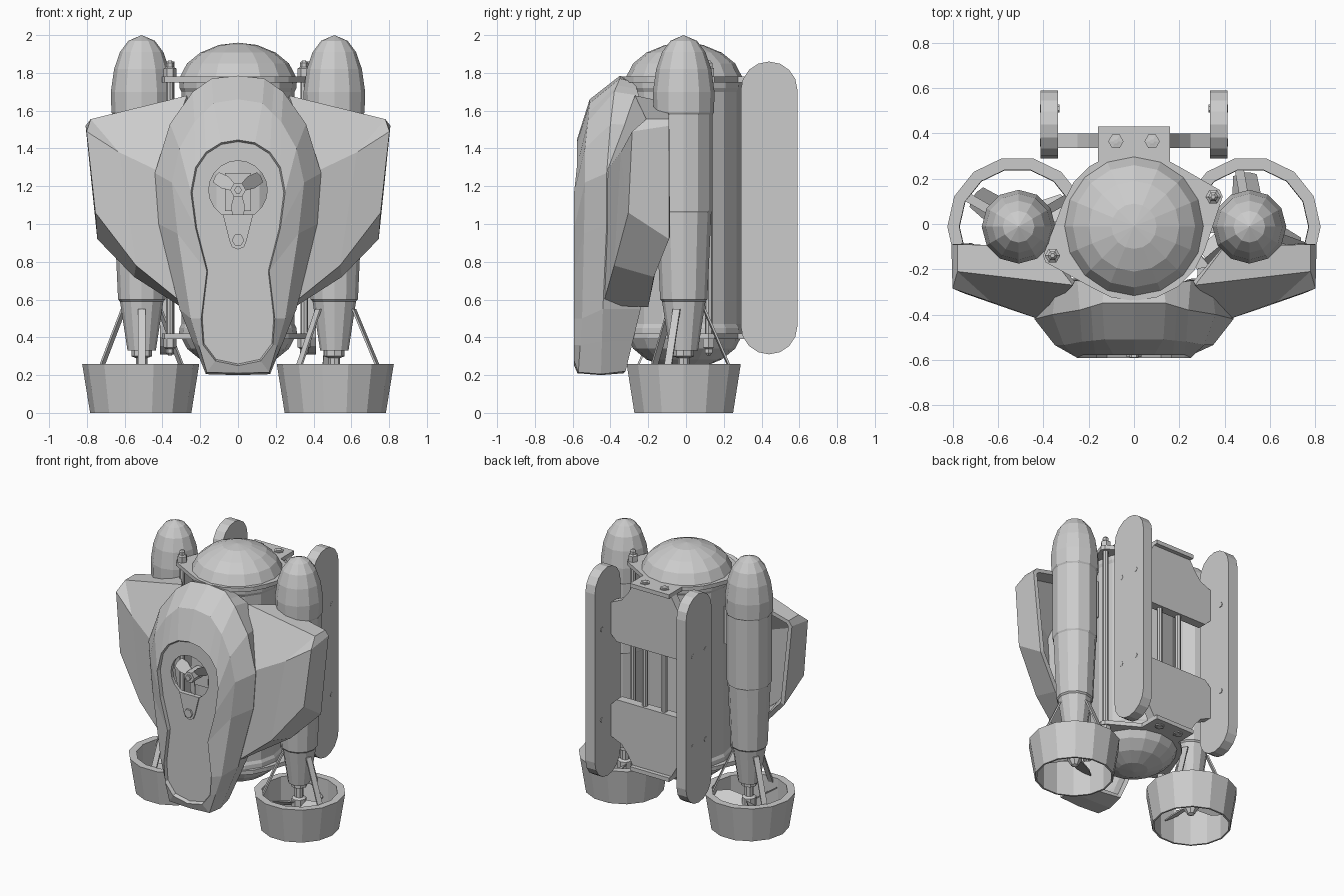
import bpy, bmesh
from math import sin, cos, pi, radians
from mathutils import Vector, Matrix

if "Cube" in bpy.data.objects:
    bpy.data.objects.remove(bpy.data.objects["Cube"])


def finish(name, bm):
    bmesh.ops.recalc_face_normals(bm, faces=bm.faces)
    me = bpy.data.meshes.new(name)
    bm.to_mesh(me)
    bm.free()
    ob = bpy.data.objects.new(name, me)
    bpy.context.scene.collection.objects.link(ob)
    return ob


def hull(bm, pts):
    """Add a convex solid around the points."""
    vs = [bm.verts.new(p) for p in pts]
    r = bmesh.ops.convex_hull(bm, input=vs)
    junk = [v for v in r['geom_interior'] if isinstance(v, bmesh.types.BMVert)]
    bmesh.ops.delete(bm, geom=junk, context='VERTS')


def lathe(bm, profile, seg, x=0, y=0, closed=False):
    """Spin (radius, z) pairs about a vertical axis."""
    rings = []
    for r, z in profile:
        n = 1 if r == 0 else seg
        rings.append([bm.verts.new((x + r * cos(2 * pi * i / seg), y + r * sin(2 * pi * i / seg), z)) for i in range(n)])
    pairs = list(zip(rings, rings[1:]))
    if closed:
        pairs.append((rings[-1], rings[0]))
    for a, b in pairs:
        for i in range(seg):
            j = (i + 1) % seg
            f = [a[i % len(a)], a[j % len(a)], b[j % len(b)], b[i % len(b)]]
            bm.faces.new(list(dict.fromkeys(f)))
    if not closed:
        for r in (rings[0], rings[-1]):
            if len(r) > 2:
                bm.faces.new(r)


def box_pts(x0, x1, y0, y1, z0, z1):
    return [(x, y, z) for x in (x0, x1) for y in (y0, y1) for z in (z0, z1)]


def circle(x, y, r, n):
    return [(x + r * cos(2 * pi * i / n), y + r * sin(2 * pi * i / n)) for i in range(n)]


def blades(bm, radius, pitch, mat, start=0):
    """Three pitched fan blades spun about local z."""
    for k in range(3):
        m = mat @ Matrix.Rotation(radians(start + 120 * k), 4, 'Z')
        pts = []
        for r, w in ((.1, .12), (.6, .26), (.95, .22), (1, .08)):
            for s in (-1, 1):
                for t in (-.025, .025):
                    pts.append(m @ Vector((r * radius, s * w * radius, s * w * radius * pitch + t * radius)))
        hull(bm, pts)


# central tank with domed ends
bm = bmesh.new()
dome = [(.312, 0), (.27, .08), (.2, .137), (.1, .178), (0, .19)]
lathe(bm, [(r, .42 - h) for r, h in reversed(dome)] + [(.31, .45), (.3, .47), (.3, 1.7), (.31, 1.72)]
      + [(r, 1.77 + h) for r, h in dome], 16, 0, -.01)
finish('tank', bm)

# end plates with two ears and a rear tab
ears = [(.35, .12), (-.36, -.14)]
tie_rods = ears + [(-.08, .365), (.08, .365)]
for name, z0, z1 in (('top_plate', 1.75, 1.78), ('bottom_plate', .39, .42)):
    bm = bmesh.new()
    flat = circle(0, -.01, .33, 20) + [p for e in ears for p in circle(*e, .042, 8)]
    hull(bm, [(x, y, z) for x, y in flat for z in (z0, z1)])
    hull(bm, box_pts(-.16, .16, .2, .43, z0, z1))
    finish(name, bm)

# tie rods with end nuts
bm = bmesh.new()
for i, (x, y) in enumerate(tie_rods):
    lathe(bm, [(.02, .38), (.02, 1.79)], 8, x, y)
    h = .085 if i < 2 else .015
    nut = [(.034, 0), (.034, h * .5), (.022, h * .6), (.022, h * .85), (.01, h)]
    lathe(bm, [(r, 1.78 + d) for r, d in nut], 6, x, y)
    lathe(bm, [(r, .39 - d) for r, d in nut], 6, x, y)
finish('tie_rods', bm)

# rear mounting plates, wide in the middle and stepped in at the ends
outline = [(.29, 1.3), (.34, 1.35), (.34, 1.58), (.25, 1.62), (.2, 1.68), (.16, 1.75)]
outline = outline + [(-x, z) for x, z in reversed(outline)]
for name, flip in (('upper_back_plate', False), ('lower_back_plate', True)):
    bm = bmesh.new()
    loops = [[bm.verts.new((x, y, 2.17 - z if flip else z)) for x, z in outline] for y in (.335, .40)]
    for lp in loops:
        bm.faces.new(lp)
    n = len(outline)
    for i in range(n):
        j = (i + 1) % n
        bm.faces.new((loops[0][i], loops[0][j], loops[1][j], loops[1][i]))
    finish(name, bm)

# side boards with rounded ends and bolts
for s, name in ((-1, 'left_board'), (1, 'right_board')):
    bm = bmesh.new()
    pts = []
    for k in range(9):
        a = pi * k / 8
        y, d = .44 + .15 * cos(a), .15 * sin(a)
        pts += [(s * x, y, z) for x in (.335, .413) for z in (1.71 + d, .46 - d)]
    hull(bm, pts)
    for y in (.36, .51):
        for z in (.75, 1.42):
            c = circle(y, z, .018, 6)
            hull(bm, [(s * x, p, q) for x in (.33, .415) for p, q in c])
    finish(name, bm)

# thruster pods, ducts, struts and propellers
for s, side, angles in ((-1, 'left', (30, 150, 270)), (1, 'right', (100, 220, 340))):
    cx, cy = .51 * s, -.012
    bm = bmesh.new()
    lathe(bm, [(0, 2.0), (.07, 1.97), (.115, 1.91), (.146, 1.82), (.163, 1.7), (.16, 1.59), (.153, 1.58),
               (.153, 1.07), (.146, 1.06), (.125, .6), (.115, .59), (.075, .33), (0, .33)], 12, cx, cy)
    hull(bm, box_pts(s * .32, s * .38, -.04, .01, 1.3, 1.58))
    finish(side + '_pod', bm)

    bm = bmesh.new()
    lathe(bm, [(.31, .26), (.268, 0), (.255, 0), (.257, .26)], 14, cx + s * .005, cy, closed=True)
    finish(side + '_duct', bm)

    bm = bmesh.new()
    for a in angles:
        m = Matrix.Translation((cx, cy, 0)) @ Matrix.Rotation(radians(a), 4, 'Z')
        hull(bm, [m @ Vector((r + t, w, z)) for r, z in ((.11, .55), (.265, .2))
                  for t in (-.006, .006) for w in (-.02, .02)])
    finish(side + '_struts', bm)

    bm = bmesh.new()
    lathe(bm, [(.055, .34), (.055, .3), (.03, .29), (.03, .22), (.05, .21), (.05, .13), (.025, .09), (0, .08)], 8, cx, cy)
    blades(bm, .24, .7 * s, Matrix.Translation((cx, cy, .17)), angles[0] - 5)
    finish(side + '_propeller', bm)

# front shell: rings lofted from the open back to the keyhole recess (x, y, z)
back = [(0, -.27, 1.76), (.13, -.27, 1.75), (.25, -.25, 1.68), (.34, -.24, 1.52), (.40, -.25, 1.26),
        (.36, -.24, .95), (.26, -.24, .55), (.15, -.32, .22), (0, -.33, .21)]
mid = [(0, -.35, 1.785), (.14, -.35, 1.77), (.24, -.38, 1.7), (.36, -.40, 1.53), (.44, -.42, 1.27),
       (.42, -.42, 1.0), (.31, -.44, .55), (.17, -.45, .205), (0, -.45, .2)]
front = [(0, -.51, 1.66), (.13, -.51, 1.64), (.23, -.52, 1.54), (.31, -.535, 1.4), (.35, -.535, 1.22),
         (.32, -.54, .95), (.25, -.55, .5), (.165, -.57, .215), (0, -.575, .21)]


def refine(r):
    """Add a midpoint on the upper and lower curves."""
    m = [tuple((a + b) / 2 for a, b in zip(r[i], r[i + 1])) for i in (1, 6)]
    return r[:2] + m[:1] + r[2:7] + m[1:] + r[7:]


key = [(0, 1.445), (.09, 1.43), (.17, 1.38), (.225, 1.3), (.25, 1.17), (.225, .98), (.165, .75),
       (.195, .5), (.185, .36), (.12, .275), (0, .25)]
rings = [refine(back), refine(mid), refine(front),
         [(x, -.592 if z < 1.2 else -.578, z) for x, z in key],
         [(x * .97, -.565, .85 + (z - .85) * .985) for x, z in key]]
bm = bmesh.new()
loops = []
for r in rings:
    loops.append([bm.verts.new(p) for p in r + [(-x, y, z) for x, y, z in reversed(r[1:-1])]])
n = len(loops[0])
for a, b in zip(loops, loops[1:]):
    for i in range(n):
        bm.faces.new((a[i], a[(i + 1) % n], b[(i + 1) % n], b[i]))
bm.faces.new(loops[-1])
shell = finish('front_shell', bm)
sol = shell.modifiers.new('wall', 'SOLIDIFY')
sol.thickness, sol.offset = .03, -1

# round opening in the shell
bm = bmesh.new()
hull(bm, [(x, y, z) for x, z in circle(0, 1.18, .155, 20) for y in (-.7, -.45)])
cutter = finish('opening_cutter', bm)
cutter.hide_render = True
cutter.hide_set(True)
cut = shell.modifiers.new('opening', 'BOOLEAN')
cut.operation, cut.object = 'DIFFERENCE', cutter

# front fan with backing mount and retaining arm
bm = bmesh.new()
to_front = Matrix.Translation((0, -.53, 1.18)) @ Matrix.Rotation(pi / 2, 4, 'X')
blades(bm, .14, .6, to_front, 30)
hull(bm, [(x, y, z) for x, z in circle(0, 1.18, .042, 6) for y in (-.575, -.3)])
hull(bm, [(x, y, z) for x, z in circle(0, 1.18, .02, 6) for y in (-.59, -.5)])
hull(bm, box_pts(-.07, .07, -.45, -.3, 1.07, 1.27))
finish('front_fan', bm)
bm = bmesh.new()
arm = circle(0, .91, .045, 8) + [(-.08, 1.05), (.08, 1.05)]
hull(bm, [(x, y, z) for x, z in arm for y in (-.574, -.54)])
hull(bm, [(x, y, z) for x, z in circle(0, .915, .033, 6) for y in (-.588, -.54)])
finish('fan_arm', bm)

# hollow side fairings, open at the back
pts = dict(A=(.27, -.27, 1.68), a=(.4, -.10, 1.645), B=(.78, -.21, 1.555), b=(.78, -.09, 1.555),
           P=(.802, -.285, 1.49), p=(.807, -.09, 1.52), C=(.63, -.345, 1.38), D=(.42, -.42, 1.28),
           E=(.755, -.305, 1.06), e=(.745, -.09, .92), F=(.28, -.44, .57), f=(.3, -.2, .56),
           G=(.54, -.38, .78), g=(.55, -.17, .72))
bm = bmesh.new()
v = {k: bm.verts.new(p) for k, p in pts.items()}
for face in ('ABCD', 'BPC', 'CPE', 'DCGF', 'CEG', 'AabB', 'BbpP', 'PpeE', 'EegG', 'GgfF'):
    bm.faces.new([v[c] for c in face])
wing = finish('side_fairings', bm)
sol = wing.modifiers.new('wall', 'SOLIDIFY')
sol.thickness, sol.offset = .03, -1
wing.modifiers.new('both_sides', 'MIRROR')
